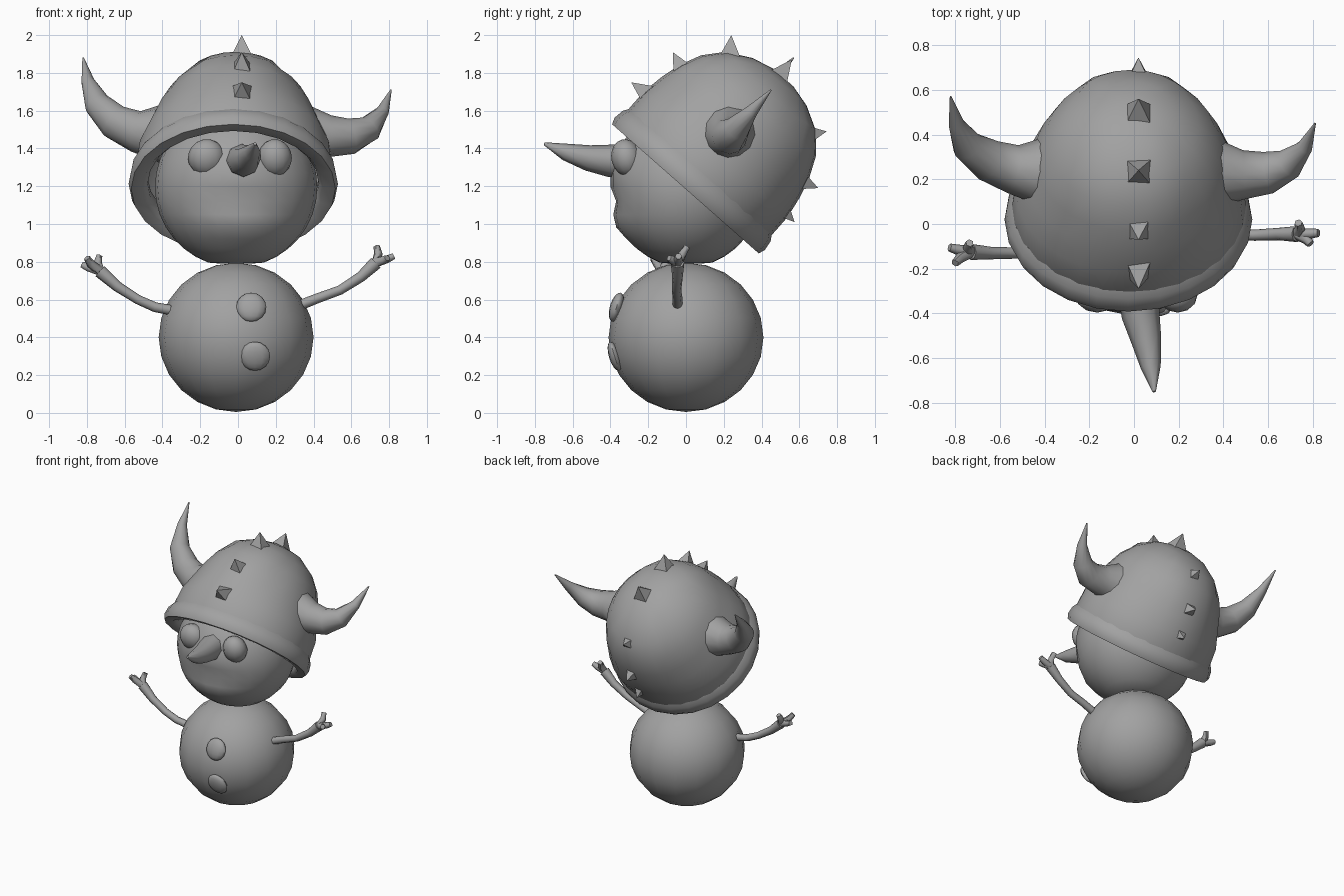
import bpy, bmesh, math
from mathutils import Vector, Matrix

if "Cube" in bpy.data.objects:
    bpy.data.objects.remove(bpy.data.objects["Cube"])

grey = bpy.data.materials.new("plain_grey")
grey.diffuse_color = (0.36, 0.36, 0.36, 1)
grey.use_nodes = True
grey.node_tree.nodes["Principled BSDF"].inputs["Base Color"].default_value = grey.diffuse_color


def finish(name, bm, matrix=Matrix(), smooth=60):
    bmesh.ops.recalc_face_normals(bm, faces=bm.faces)
    me = bpy.data.meshes.new(name)
    bm.to_mesh(me)
    bm.free()
    me.transform(matrix)
    if smooth:
        me.shade_smooth()
        me.set_sharp_from_angle(angle=math.radians(smooth))
    me.materials.append(grey)
    ob = bpy.data.objects.new(name, me)
    bpy.context.collection.objects.link(ob)
    return ob


def ball(name, center, size, segs=14, rings=10, tilt=0, shape=None):
    bm = bmesh.new()
    bmesh.ops.create_uvsphere(bm, u_segments=segs, v_segments=rings, radius=1)
    m = Matrix.Translation(center) @ Matrix.Rotation(tilt, 4, 'X') @ Matrix.Diagonal((*size, 1))
    bmesh.ops.transform(bm, matrix=m, verts=bm.verts)
    if shape:
        for v in bm.verts:
            shape(v.co)
    return finish(name, bm)


def skin(bm, rings, closed=False):
    """Join successive vertex rings with quads."""
    n = len(rings[0])
    pairs = list(zip(rings, rings[1:]))
    if closed:
        pairs.append((rings[-1], rings[0]))
    for a, b in pairs:
        for i in range(n):
            j = (i + 1) % n
            bm.faces.new((a[i], a[j], b[j], b[i]))


def tube(name, path, radii, sides=8, up='Y'):
    """Tapered tube through a path."""
    bm = bmesh.new()
    pts = [Vector(p) for p in path]
    rings = []
    for k, p in enumerate(pts):
        t = pts[min(k + 1, len(pts) - 1)] - pts[max(k - 1, 0)]
        q = t.to_track_quat('Z', up)
        rings.append([bm.verts.new(p + q @ Vector((radii[k] * math.cos(a), radii[k] * math.sin(a), 0)))
                      for a in (2 * math.pi * i / sides for i in range(sides))])
    skin(bm, rings)
    bm.faces.new(rings[0])
    bm.faces.new(rings[-1])
    return finish(name, bm)


def lathe(bm, profile, sides, closed=False):
    rings = [[bm.verts.new((r * math.cos(a), r * math.sin(a), h))
              for a in (2 * math.pi * i / sides for i in range(sides))] for r, h in profile]
    skin(bm, rings, closed)
    return rings


# Body and buttons
ball("body", (-0.01, 0, 0.40), (0.41, 0.41, 0.395), 16, 12)
ball("upper_button", (0.07, -0.368, 0.56), (0.08, 0.035, 0.08), 12, 8, -0.3)
ball("lower_button", (0.09, -0.378, 0.30), (0.08, 0.03, 0.08), 12, 8, 0.3)


# Head with a flattened base, a soft mouth crease and a low chin
def face(co):
    co.z = max(co.z, 0.79)
    if co.y < -0.1:
        w = math.exp(-(co.x / 0.24) ** 2)
        co.y += w * (0.03 * math.exp(-((co.z - 1.12) / 0.06) ** 2)
                     - 0.02 * math.exp(-((co.z - 1.0) / 0.07) ** 2))


ball("head", (-0.01, 0, 1.195), (0.43, 0.405, 0.425), 24, 18, shape=face)
ball("left_eye", (-0.165, -0.315, 1.35), (0.10, 0.08, 0.10), 12, 10, 0.25)
ball("right_eye", (0.195, -0.315, 1.35), (0.09, 0.08, 0.10), 12, 10, 0.25)

# Carrot nose
tube("nose", [(0.02, -0.32, 1.335), (0.03, -0.41, 1.335), (0.055, -0.52, 1.35),
              (0.075, -0.64, 1.382), (0.09, -0.75, 1.425)],
     [0.09, 0.085, 0.068, 0.045, 0.008], 8, 'X')

# Helmet, tipped back over the head
tilt = Matrix.Translation((-0.025, 0, 1.19)) @ Matrix.Rotation(-0.722, 4, 'X')
bm = bmesh.new()
rings = lathe(bm, [(0.49, 0.03), (0.505, 0.12), (0.505, 0.24), (0.485, 0.36), (0.455, 0.47),
                   (0.405, 0.58), (0.32, 0.68), (0.19, 0.75), (0.07, 0.78)], 28)
bm.faces.new(rings[-1])
for v in bm.verts:
    h = v.co.z
    v.co.x *= 0.96 + 0.10 * max(0, 1 - h / 0.5)   # wider towards the rim
    if abs(v.co.x) > 0.2 and h > 0.3:             # raised central band
        v.co *= 0.98
    v.co.x += 0.02 * h
finish("helmet_dome", bm, tilt)

# Flared rim that runs flush into the dome
bm = bmesh.new()
lathe(bm, [(0.44, 0.03), (0.465, 0.0), (0.525, -0.005), (0.538, 0.03), (0.53, 0.085),
           (0.505, 0.125), (0.47, 0.12), (0.44, 0.08)], 24, True)
finish("helmet_rim", bm, tilt @ Matrix.Diagonal((1.03, 0.985, 1, 1)))

# Horns
horn_radii = [0.19, 0.15, 0.11, 0.095, 0.07, 0.035, 0.004]
tube("left_horn", [(-0.30, 0.23, 1.46), (-0.42, 0.235, 1.485), (-0.54, 0.245, 1.49), (-0.65, 0.285, 1.54),
                   (-0.745, 0.35, 1.635), (-0.795, 0.45, 1.755), (-0.82, 0.57, 1.88)], horn_radii, 12)
tube("right_horn", [(0.26, 0.23, 1.47), (0.38, 0.225, 1.475), (0.49, 0.22, 1.465), (0.60, 0.23, 1.465),
                    (0.695, 0.27, 1.505), (0.765, 0.345, 1.595), (0.81, 0.45, 1.71)], horn_radii, 12)

# Row of crest spikes along the helmet midline
for i, (y, z) in enumerate([(-0.29, 1.75), (-0.07, 1.91), (0.24, 2.0), (0.56, 1.87),
                            (0.745, 1.49), (0.70, 1.19), (0.575, 1.01)]):
    tip = Vector((0.02, y, z))
    d = (tip - Vector((0.02, 0.2, 1.4))).normalized()
    bm = bmesh.new()
    bmesh.ops.create_cone(bm, cap_ends=True, segments=4, radius1=0.075, radius2=0, depth=0.11)
    finish(f"crest_spike_{i + 1}", bm,
           Matrix.Translation(tip - d * 0.055) @ d.to_track_quat('Z', 'X').to_matrix().to_4x4()
           @ Matrix.Rotation(math.pi / 4, 4, 'Z'), 0)

# Twig arms with three fingers each
arms = {
    "left": ([(-0.36, -0.12, 0.545), (-0.44, -0.125, 0.56), (-0.53, -0.13, 0.60), (-0.64, -0.13, 0.67),
              (-0.73, -0.125, 0.75)],
             [(-0.825, -0.105, 0.785), (-0.80, -0.175, 0.82), (-0.735, -0.085, 0.83)]),
    "right": ([(0.34, -0.045, 0.575), (0.43, -0.045, 0.61), (0.54, -0.05, 0.65), (0.65, -0.045, 0.72),
               (0.73, -0.045, 0.795)],
              [(0.825, -0.04, 0.83), (0.79, -0.09, 0.82), (0.735, 0.005, 0.88)]),
}
for side, (path, tips) in arms.items():
    tube(f"{side}_arm", path, [0.027, 0.026, 0.025, 0.028, 0.036], 8)
    palm = Vector(path[-1])
    for k, tip in enumerate(tips):
        tip = Vector(tip)
        bend = palm.lerp(tip, 0.55) + Vector((math.copysign(0.01, tip.x), 0, 0))
        tube(f"{side}_finger_{k + 1}", [palm, bend, tip], [0.026, 0.023, 0.018], 6)
